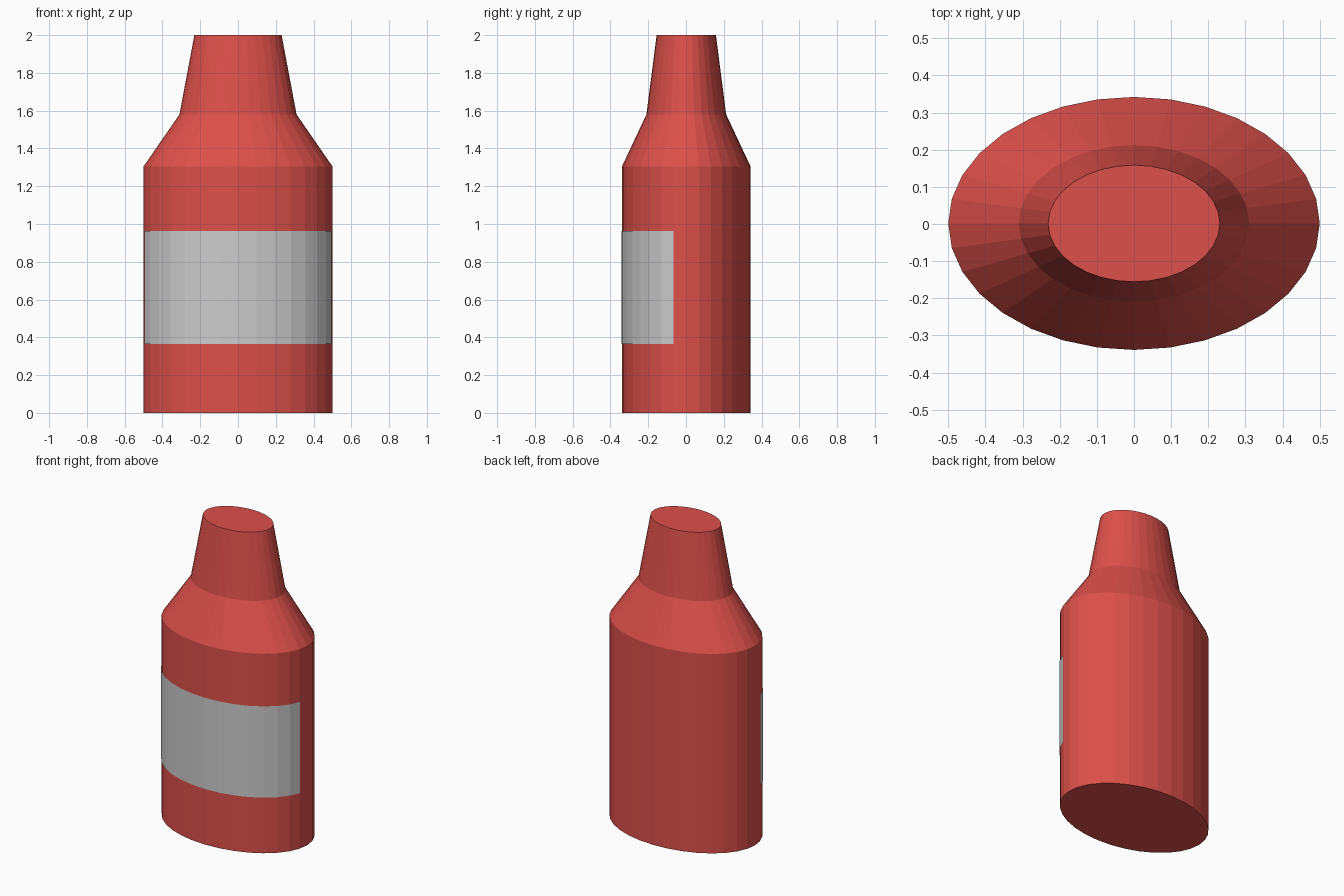
import bpy, bmesh
from math import sin, cos, pi

if "Cube" in bpy.data.objects:
    bpy.data.objects.remove(bpy.data.objects["Cube"])

SIDES = 32
Y_OFF = 0.0015


def ring(bm, rx, ry, z, first=0, count=SIDES):
    return [bm.verts.new((rx * cos(2 * pi * i / SIDES), ry * sin(2 * pi * i / SIDES) + Y_OFF, z))
            for i in range(first, first + count)]


def bridge(bm, low, high, closed):
    n = len(low)
    for i in range(n if closed else n - 1):
        j = (i + 1) % n
        bm.faces.new((low[i], low[j], high[j], high[i]))


def finish(bm, name, color=None):
    mesh = bpy.data.meshes.new(name)
    bm.to_mesh(mesh)
    bm.free()
    obj = bpy.data.objects.new(name, mesh)
    bpy.context.collection.objects.link(obj)
    if color:
        mat = bpy.data.materials.new(name + "_color")
        mat.diffuse_color = color
        mat.use_nodes = True
        mat.node_tree.nodes["Principled BSDF"].inputs["Base Color"].default_value = mat.diffuse_color
        mesh.materials.append(mat)
    return obj


# Bottle: oval body, shoulder and tapered neck with capped ends
bm = bmesh.new()
profile = [(0.5, 0.3405, 0), (0.5, 0.3405, 1.305), (0.31, 0.211, 1.58), (0.231, 0.157, 2)]
rings = [ring(bm, *p) for p in profile]
for low, high in zip(rings, rings[1:]):
    bridge(bm, low, high, True)
bm.faces.new(rings[0][::-1])
bm.faces.new(rings[-1])
finish(bm, "bottle", (0.72, 0.08, 0.07, 1))

# Label: thin sheet wrapped around the front half, just proud of the body
bm = bmesh.new()
edges = [ring(bm, 0.504, 0.3435, z, 17, 15) for z in (0.365, 0.962)]
bridge(bm, *edges, False)
finish(bm, "label")
